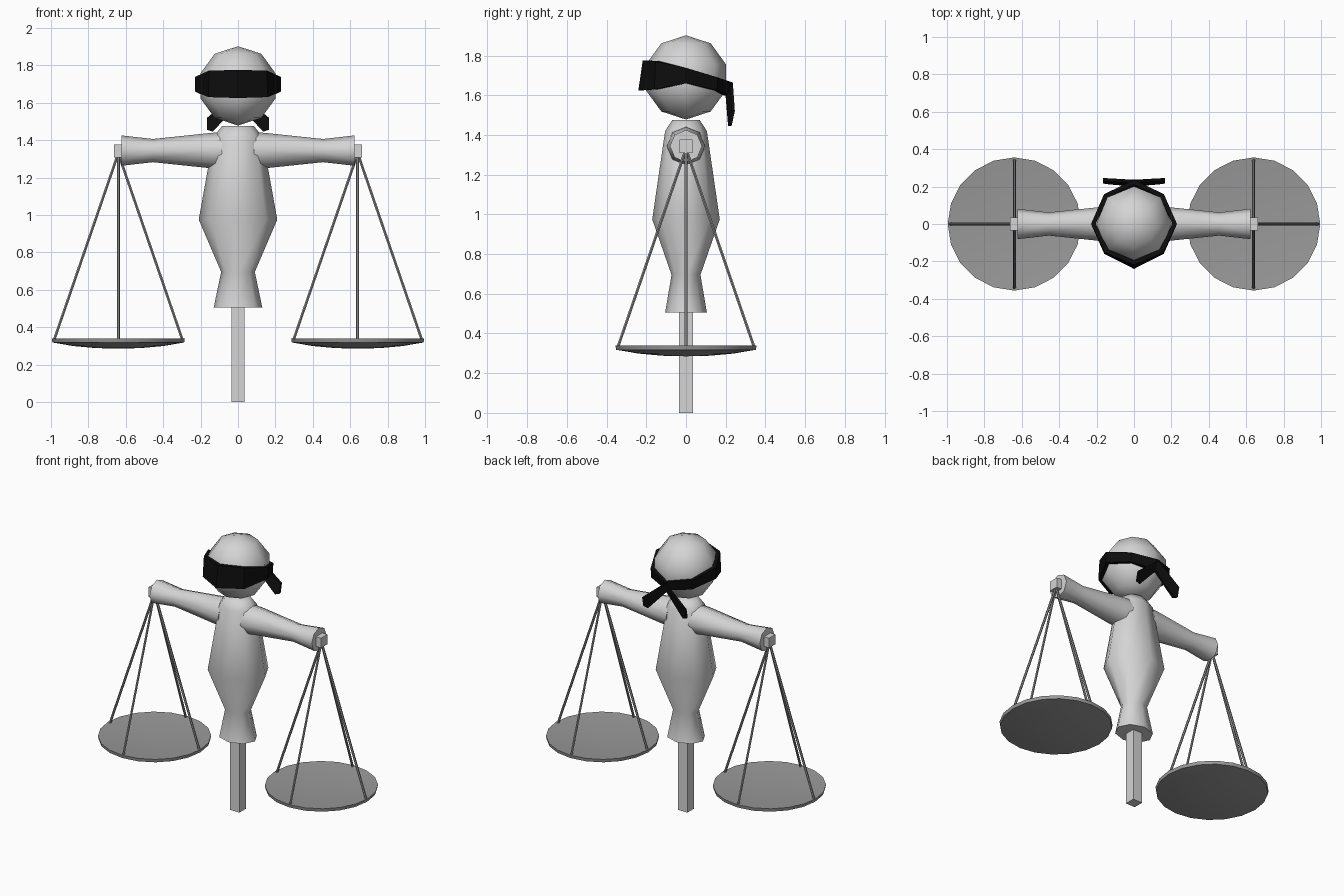
import bpy, bmesh, math
from mathutils import Vector

if "Cube" in bpy.data.objects:
    bpy.data.objects.remove(bpy.data.objects["Cube"])


def material(name, v):
    m = bpy.data.materials.new(name)
    m.diffuse_color = (v, v, v, 1)
    m.use_nodes = True
    m.node_tree.nodes["Principled BSDF"].inputs["Base Color"].default_value = m.diffuse_color
    return m


PALE = material("pale grey", 0.66)
GREY = material("mid grey", 0.32)
BLACK = material("black", 0.004)


def finish(name, bm, mat, smooth=None):
    bmesh.ops.recalc_face_normals(bm, faces=bm.faces[:])
    me = bpy.data.meshes.new(name)
    bm.to_mesh(me)
    bm.free()
    me.materials.append(mat)
    ob = bpy.data.objects.new(name, me)
    bpy.context.collection.objects.link(ob)
    if smooth:
        bpy.ops.object.select_all(action='DESELECT')
        ob.select_set(True)
        bpy.context.view_layer.objects.active = ob
        bpy.ops.object.shade_smooth_by_angle(angle=math.radians(smooth))
    return ob


def loft(name, profile, n, place, mat, smooth=None):
    """Spin (radius, height) pairs; place() maps circle x, y and height to space."""
    bm = bmesh.new()
    rings = []
    for r, h in profile:
        k = n if r > 0 else 1
        rings.append([bm.verts.new(place(r * math.cos(math.tau * i / n),
                                         r * math.sin(math.tau * i / n), h))
                      for i in range(k)])
    for a, b in zip(rings, rings[1:]):
        for i in range(n):
            j = (i + 1) % n
            quad = [a[i % len(a)], a[j % len(a)], b[j % len(b)], b[i % len(b)]]
            bm.faces.new(list(dict.fromkeys(quad)))
    for ring in (rings[0], rings[-1]):
        if len(ring) > 1:
            bm.faces.new(ring)
    return finish(name, bm, mat, smooth)


def box(name, lo, hi, mat):
    bm = bmesh.new()
    bmesh.ops.create_cube(bm, size=1)
    for v in bm.verts:
        v.co = Vector([(lo[k] + hi[k]) / 2 + v.co[k] * (hi[k] - lo[k]) for k in range(3)])
    return finish(name, bm, mat)


def rod(name, a, b, r, mat):
    a, b = Vector(a), Vector(b)
    d = b - a
    q = d.to_track_quat('Z', 'Y')
    return loft(name, [(r, 0), (r, d.length)], 6,
                lambda x, y, h: a + q @ Vector((x, y, h)), mat)


# Standing post, oval body and head
box("post", (-.036, -.036, 0), (.036, .036, .53), PALE)
loft("body", [(.13, .505), (.09, .695), (.21, .975), (.13, 1.42), (.085, 1.475)], 8,
     lambda x, y, h: (x, y * .81, h), PALE, 60)
R = .212
loft("head", [(R * math.sin(math.pi * i / 5) if 0 < i < 5 else 0,
               1.69 + R * math.cos(math.pi * i / 5)) for i in range(6)], 8,
     lambda x, y, h: (x, y, h), PALE, 60)

# Blindfold: eight-sided band, tall over the eyes and lower at the back
# each entry from front to back: top radius, top z, bottom radius, bottom z
half = [(.218, 1.775, .24, 1.625), (.218, 1.772, .225, 1.63), (.23, 1.738, .23, 1.66),
        (.226, 1.69, .222, 1.625), (.236, 1.664, .215, 1.60)]
band = half + half[3:0:-1]
bm = bmesh.new()
cols = []
for i, (rt, zt, rb, zb) in enumerate(band):
    a = -math.pi / 2 + math.tau * i / 8
    c, s = math.cos(a), math.sin(a)
    cols.append([bm.verts.new((r * c, r * s, z)) for r, z in
                 ((rt, zt), (rb, zb), (rb - .025, zb), (rt - .025, zt))])
for a, b in zip(cols, cols[1:] + cols[:1]):
    for k in range(4):
        bm.faces.new((a[k], b[k], b[(k + 1) % 4], a[(k + 1) % 4]))
finish("blindfold", bm, BLACK)

# Scale pan profile: slightly dished disc
pan = [(0, .285), (.12, .288), (.24, .299), (.352, .318), (.356, .34), (.335, .338),
       (.2, .328), (0, .322)]

for s, side in ((-1, "left"), (1, "right")):
    # Tail of the blindfold knot
    bm = bmesh.new()
    outline = [(-.01, .236, 1.664), (-.01, .215, 1.60), (.135, .228, 1.445),
               (.165, .232, 1.455), (.165, .246, 1.52)]
    front = [bm.verts.new((s * x, y - .016, z)) for x, y, z in outline]
    back = [bm.verts.new((s * x, y, z)) for x, y, z in outline]
    bm.faces.new(front)
    bm.faces.new(back)
    for i in range(5):
        j = (i + 1) % 5
        bm.faces.new((front[i], front[j], back[j], back[i]))
    finish(side + "_blindfold_tail", bm, BLACK)

    # Arm flaring to a cuff, with a square peg at its end
    loft(side + "_arm", [(.098, .085), (.095, .14), (.062, .455), (.081, .622)], 8,
         lambda x, y, h: (s * h, x, 1.344 + y), PALE, 60)
    box(side + "_peg", (s * .638 - .024, -.034, 1.308), (s * .638 + .024, .034, 1.376), PALE)

    # Hanging pan and its four rods
    cx = s * .64
    loft(side + "_pan", pan, 20, lambda x, y, h: (cx + x, y, h), GREY, 40)
    for i, (dx, dy) in enumerate(((1, 0), (0, 1), (-1, 0), (0, -1))):
        rod(f"{side}_rod_{i + 1}", (cx + dx * .005, dy * .005, 1.315),
            (cx + dx * .342, dy * .342, .335), .008, GREY)
